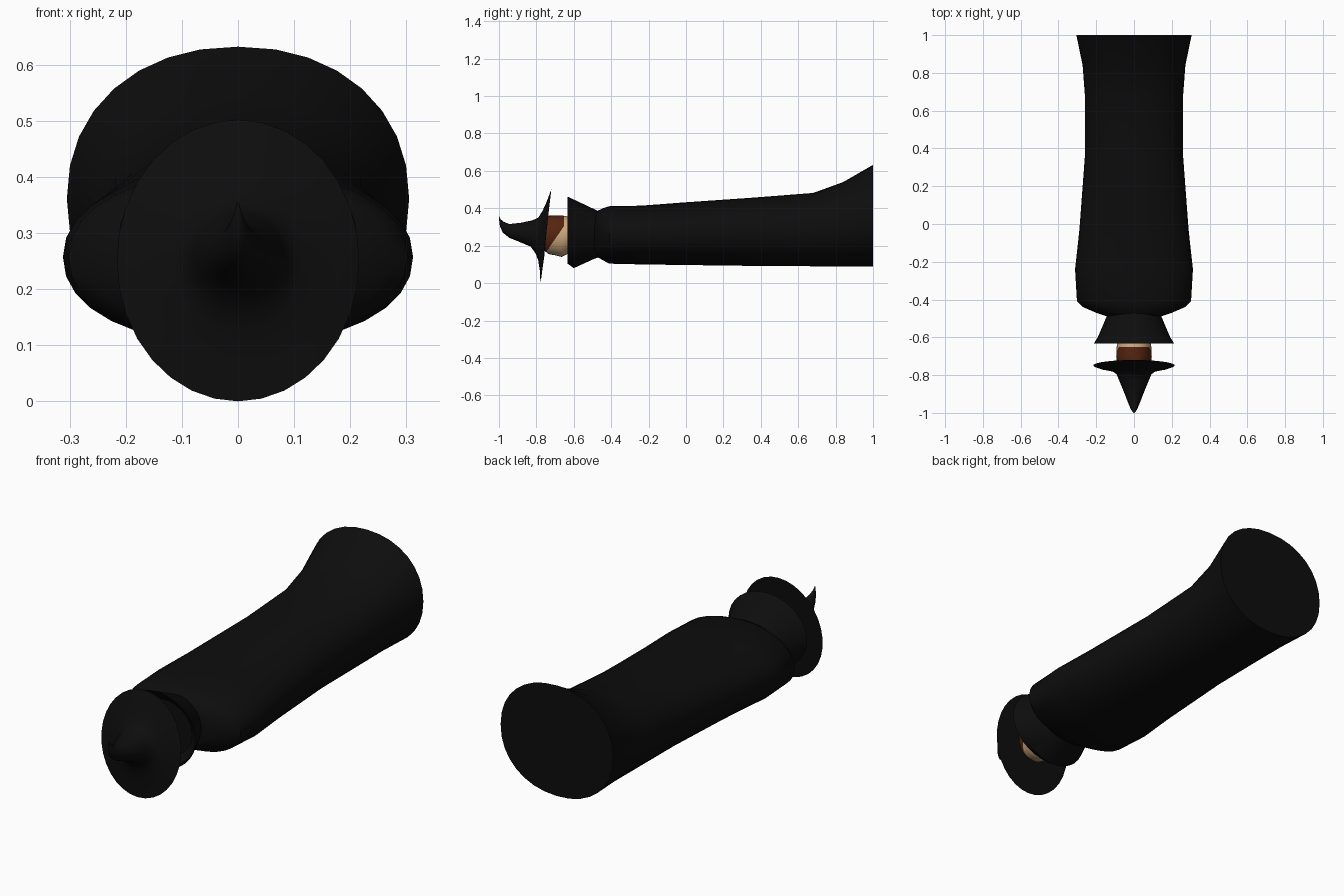
import bpy, bmesh, math
from mathutils import Vector

if "Cube" in bpy.data.objects:
    bpy.data.objects.remove(bpy.data.objects["Cube"])


def material(name, rgb):
    m = bpy.data.materials.new(name)
    m.diffuse_color = (*rgb, 1)
    m.use_nodes = True
    m.node_tree.nodes["Principled BSDF"].inputs["Base Color"].default_value = m.diffuse_color
    return m


BLACK = material("black cloth", (0.004, 0.004, 0.004))
SKIN = material("skin", (0.62, 0.40, 0.21))
HAIR = material("brown hair", (0.09, 0.018, 0.005))


def power(v, n):
    return math.copysign(abs(v) ** (2 / n), v)


def loft(sections, n=2.0, sides=32):
    """Skin rings given as (y top, z top, y bottom, z bottom, half width); cap both ends."""
    bm = bmesh.new()
    rings = []
    for yt, zt, yb, zb, rx in sections:
        mid = Vector((0, (yt + yb) / 2, (zt + zb) / 2))
        up = Vector((0, (yt - yb) / 2, (zt - zb) / 2))
        ring = []
        for i in range(sides):
            a = 2 * math.pi * i / sides
            p = mid + up * power(math.sin(a), n)
            p.x = rx * power(math.cos(a), n)
            ring.append(bm.verts.new(p))
        rings.append(ring)
    for a, b in zip(rings, rings[1:]):
        for i in range(sides):
            j = (i + 1) % sides
            bm.faces.new((a[i], a[j], b[j], b[i]))
    bm.faces.new(rings[0])
    bm.faces.new(rings[-1])
    bmesh.ops.recalc_face_normals(bm, faces=bm.faces)
    return bm


def finish(bm, name, mats, angle=40):
    me = bpy.data.meshes.new(name)
    bm.to_mesh(me)
    bm.free()
    ob = bpy.data.objects.new(name, me)
    bpy.context.collection.objects.link(ob)
    for m in mats:
        me.materials.append(m)
    bpy.ops.object.select_all(action='DESELECT')
    bpy.context.view_layer.objects.active = ob
    ob.select_set(True)
    bpy.ops.object.shade_smooth_by_angle(angle=math.radians(angle))
    return ob


def straight(rows):
    """Upright rings from (y, z top, z bottom, half width)."""
    return [(y, t, y, b, rx) for y, t, b, rx in rows]


# Long robe, flaring at the hem, broad at the shoulders
finish(loft(straight([
    (1.0, 0.632, 0.09, 0.305), (0.84, 0.54, 0.09, 0.272), (0.68, 0.482, 0.09, 0.26),
    (0.36, 0.457, 0.092, 0.26), (-0.03, 0.43, 0.097, 0.289), (-0.24, 0.414, 0.1, 0.312),
    (-0.41, 0.411, 0.104, 0.302), (-0.44, 0.402, 0.12, 0.27), (-0.47, 0.388, 0.137, 0.2),
    (-0.49, 0.37, 0.15, 0.14)]), n=2.15), "robe", [BLACK])

# Flared open collar with an inner wall
finish(loft(straight([
    (-0.46, 0.38, 0.14, 0.13), (-0.49, 0.395, 0.13, 0.145), (-0.60, 0.447, 0.08, 0.192),
    (-0.633, 0.462, 0.104, 0.213), (-0.625, 0.448, 0.118, 0.198),
    (-0.57, 0.40, 0.13, 0.15)])), "collar", [BLACK])

# Head: neck and face skin, hair over crown and back of the head
bm = loft(straight([
    (-0.56, 0.325, 0.185, 0.06), (-0.60, 0.345, 0.175, 0.078), (-0.635, 0.357, 0.155, 0.09),
    (-0.665, 0.362, 0.14, 0.093), (-0.70, 0.362, 0.149, 0.094), (-0.735, 0.36, 0.155, 0.09),
    (-0.765, 0.33, 0.18, 0.07)]))
neck_y, face_pt = -0.652, Vector((0, -0.745, 0.17))
face_no = Vector((0, -1.45, 1)).normalized()
for co, no in ((Vector((0, neck_y, 0)), Vector((0, 1, 0))), (face_pt, face_no)):
    bmesh.ops.bisect_plane(bm, geom=bm.verts[:] + bm.edges[:] + bm.faces[:],
                           plane_co=co, plane_no=no)
for f in bm.faces:
    c = f.calc_center_median()
    f.material_index = 1 if c.y < neck_y and (c - face_pt).dot(face_no) > 0 else 0
finish(bm, "head", [SKIN, HAIR])

# Wide tilted brim flowing into a bent pointed hat
finish(loft([
    (-0.738, 0.36, -0.758, 0.14, 0.095), (-0.72, 0.502, -0.778, 0.0, 0.216),
    (-0.745, 0.435, -0.782, 0.07, 0.182), (-0.766, 0.388, -0.79, 0.12, 0.115),
    (-0.79, 0.35, -0.802, 0.155, 0.092), (-0.82, 0.336, -0.83, 0.195, 0.08),
    (-0.885, 0.322, -0.89, 0.22, 0.054), (-0.945, 0.316, -0.945, 0.242, 0.032),
    (-0.975, 0.328, -0.98, 0.27, 0.018), (-0.992, 0.342, -0.995, 0.305, 0.009),
    (-0.999, 0.356, -1.0, 0.345, 0.002)]), "hat", [BLACK])
